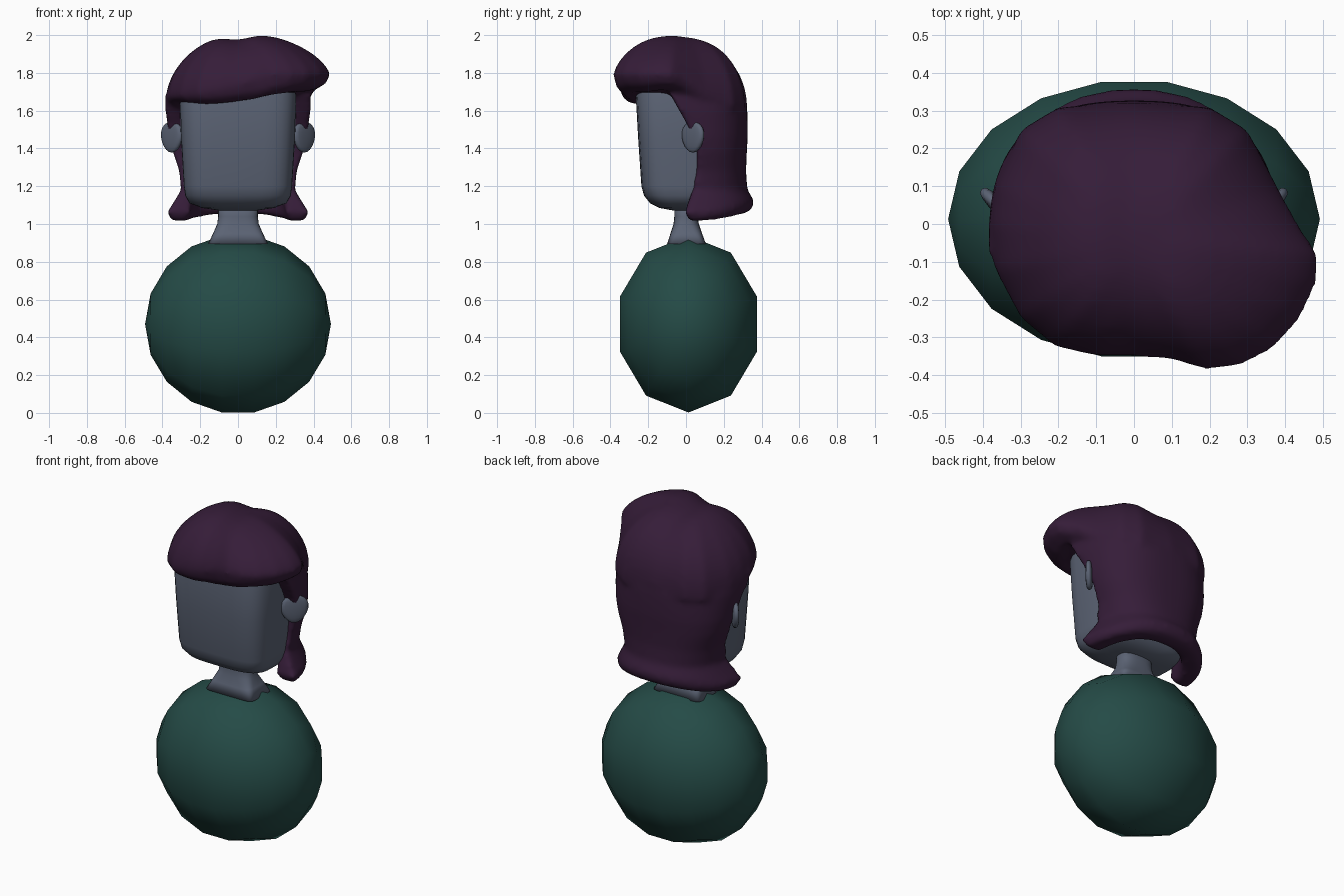
import bpy, bmesh, math
from mathutils import Matrix

if "Cube" in bpy.data.objects:
    bpy.data.objects.remove(bpy.data.objects["Cube"])


def material(name, rgb):
    m = bpy.data.materials.new(name)
    m.diffuse_color = (*rgb, 1)
    m.use_nodes = True
    m.node_tree.nodes["Principled BSDF"].inputs["Base Color"].default_value = m.diffuse_color
    return m


def loft(bm, rings):
    """Closed skin through a stack of equal-length rings."""
    rows = [[bm.verts.new(p) for p in r] for r in rings]
    n = len(rows[0])
    for a, b in zip(rows, rows[1:]):
        for i in range(n):
            bm.faces.new((a[i], a[(i + 1) % n], b[(i + 1) % n], b[i]))
    bm.faces.new(rows[0][::-1])
    bm.faces.new(rows[-1])


def finish(name, bm, mat=None):
    bmesh.ops.recalc_face_normals(bm, faces=bm.faces)
    me = bpy.data.meshes.new(name)
    bm.to_mesh(me)
    bm.free()
    me.polygons.foreach_set("use_smooth", [True] * len(me.polygons))
    ob = bpy.data.objects.new(name, me)
    bpy.context.collection.objects.link(ob)
    if mat:
        me.materials.append(mat)
    return ob


def spow(v, e):
    return math.copysign(abs(v) ** e, v)


def oval(z, w, front, back, power, n=32):
    """Rounded-rectangle ring at height z."""
    cy, d = (front + back) / 2, (back - front) / 2
    return [(w * spow(math.cos(a), 2 / power), cy + d * spow(math.sin(a), 2 / power), z)
            for a in (2 * math.pi * i / n for i in range(n))]


hair_mat = material("hair", (0.036, 0.012, 0.04))
body_mat = material("body", (0.018, 0.07, 0.062))
skin_mat = material("skin", (0.105, 0.125, 0.175))

# Body: coarse sphere with its poles on the x axis
bm = bmesh.new()
bmesh.ops.create_uvsphere(bm, u_segments=10, v_segments=9, radius=1)
bm.transform(Matrix.Translation((0, 0.013, 0.47)) @ Matrix.Diagonal((0.492, 0.388, 0.475, 1))
             @ Matrix.Rotation(math.pi / 2, 4, 'Y') @ Matrix.Rotation(math.pi / 10, 4, 'Z')
             @ Matrix.Rotation(math.pi / 10 * 0, 4, 'Z'))
# a corner of the ten-sided section points straight up
top = max(v.co.z for v in bm.verts)
if sum(v.co.z > top - 0.001 for v in bm.verts) > 2:
    bmesh.ops.rotate(bm, verts=bm.verts, cent=(0, 0.013, 0.47),
                     matrix=Matrix.Rotation(math.pi / 10, 3, 'X'))
finish("body", bm, body_mat)

# Head: boxy, tapering to the chin
bm = bmesh.new()
loft(bm, [oval(*r) for r in [
    (1.07, 0.09, -0.06, 0.08, 2.5), (1.085, 0.19, -0.14, 0.12, 3),
    (1.11, 0.258, -0.19, 0.16, 3.6), (1.15, 0.28, -0.222, 0.18, 4),
    (1.20, 0.287, -0.236, 0.2, 4.2), (1.45, 0.302, -0.253, 0.23, 4.2),
    (1.68, 0.31, -0.266, 0.23, 4.2), (1.76, 0.29, -0.25, 0.22, 4),
    (1.84, 0.22, -0.19, 0.17, 3)]])
finish("head", bm, skin_mat)

# Neck: flares to a squarish base
bm = bmesh.new()
loft(bm, [oval(*r) for r in [
    (0.895, 0.158, -0.1, 0.105, 8), (0.95, 0.132, -0.082, 0.085, 5),
    (1.0, 0.11, -0.066, 0.068, 3), (1.04, 0.105, -0.062, 0.062, 2.6),
    (1.12, 0.105, -0.062, 0.062, 2.6)]])
finish("neck", bm, skin_mat)

# Ears: thin discs swept outward and back
for side, name in ((1, "right_ear"), (-1, "left_ear")):
    bm = bmesh.new()
    bmesh.ops.create_uvsphere(bm, u_segments=16, v_segments=10, radius=1)
    for v in bm.verts:
        v.co.x *= 1 + 0.18 * v.co.z
        v.co.y = spow(v.co.y, 0.6)
    bm.transform(Matrix.Translation((0.35 * side, 0.037, 1.46))
                 @ Matrix.Rotation(side * math.radians(46), 4, 'Z')
                 @ Matrix.Diagonal((0.077, 0.02, 0.082, 1)))
    finish(name, bm, skin_mat)

# Hair crown: plan outline of the lip as x, y, lip height, underside height
lip = [(-.385, 0, 1.64, 1.60), (-.37, -.12, 1.67, 1.64), (-.3, -.25, 1.68, 1.635),
       (-.21, -.325, 1.69, 1.635), (-.1, -.35, 1.71, 1.64), (0, -.35, 1.73, 1.65),
       (.1, -.358, 1.77, 1.66), (.19, -.386, 1.79, 1.68), (.28, -.376, 1.79, 1.69),
       (.37, -.33, 1.79, 1.70), (.442, -.25, 1.79, 1.70), (.485, -.155, 1.79, 1.71),
       (.488, -.08, 1.79, 1.71), (.435, 0, 1.76, 1.68), (.38, .1, 1.68, 1.62),
       (.3, .25, 1.62, 1.6), (.2, .31, 1.6, 1.58), (0, .325, 1.6, 1.58),
       (-.2, .31, 1.6, 1.58), (-.3, .25, 1.6, 1.58), (-.37, .1, 1.62, 1.59)]
CY = -0.05


def crown_ring(scale, height):
    ring = []
    for x, y, zl, zu in lip:
        px, py = x * scale, CY + (y - CY) * scale
        if height < 0:                                  # tuck under the lip
            z = zl + (zu - zl) * -height
        else:                                           # dome with a parting
            h = height ** (0.9 + 0.45 * (zl - 1.6) / 0.19)
            z = zl + (2.012 + 0.02 * min(0, px / 0.2) - zl) * h
            z -= 0.035 * h * math.exp(-(px / 0.09) ** 2)
        ring.append((px, py, z))
    return ring


bm = bmesh.new()
rings = [crown_ring(0.72, -1), crown_ring(0.83, -1), crown_ring(0.95, -0.6)]
for i in range(13):
    a = math.pi / 2 * i / 12.6
    rings.append(crown_ring(math.cos(a) ** 0.95, math.sin(a)))
loft(bm, rings)


# Hair curtain: U-shaped sheet round the back, flaring at the bottom
def curtain_ring(z, w, front, back, thick, lift, e=0.8):
    def arc(w, back):
        pts = []
        for i in range(25):
            a = math.pi * i / 24
            s = max(math.sin(a), 0)
            pts.append((w * spow(math.cos(a), e), front + (back - front) * s ** e,
                        z + lift * s * s))
        return pts
    return arc(w, back) + arc(w - thick, back - thick)[::-1]


loft(bm, [curtain_ring(*r) for r in [
    (1.015, 0.335, 0.035, 0.315, 0.06, 0.045, 0.93),
    (1.028, 0.364, 0.01, 0.345, 0.105, 0.045, 0.93),
    (1.065, 0.375, -0.005, 0.36, 0.12, 0.045, 0.93),
    (1.11, 0.345, 0.01, 0.357, 0.1, 0.02, 0.9),
    (1.18, 0.303, 0.035, 0.325, 0.08, 0, 0.85), (1.28, 0.312, 0.055, 0.318, 0.08, 0),
    (1.38, 0.345, 0.06, 0.322, 0.09, 0), (1.46, 0.365, 0.035, 0.327, 0.09, 0),
    (1.53, 0.375, 0.005, 0.327, 0.09, 0), (1.6, 0.385, -0.035, 0.325, 0.09, 0),
    (1.68, 0.385, -0.08, 0.312, 0.09, 0), (1.74, 0.36, -0.09, 0.28, 0.09, 0)]])
hair = finish("hair", bm, hair_mat)

# Fuse both hair volumes into one soft surface
fuse = hair.modifiers.new("fuse", 'REMESH')
fuse.mode = 'VOXEL'
fuse.voxel_size = 0.016
fuse.use_smooth_shade = True
soft = hair.modifiers.new("soften", 'SMOOTH')
soft.factor = 0.5
soft.iterations = 8
